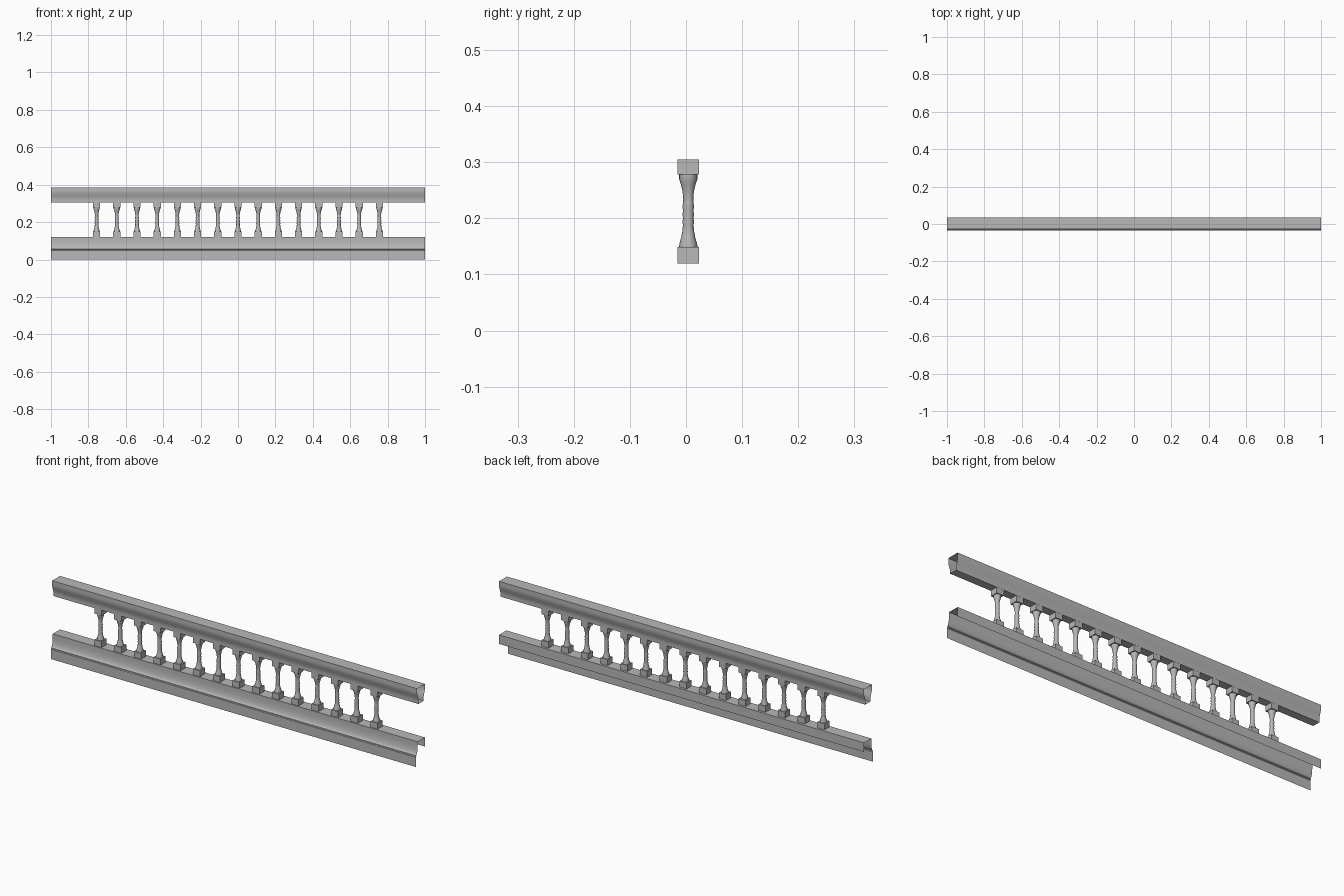
import bpy, bmesh, math

cube = bpy.data.objects.get("Cube")
if cube:
    bpy.data.objects.remove(cube)

grey = bpy.data.materials.new("stone_grey")
grey.use_nodes = True
colour = (0.48, 0.48, 0.48, 1)
grey.diffuse_color = colour
grey.node_tree.nodes["Principled BSDF"].inputs["Base Color"].default_value = colour

CENTRE_Y = 0.004


def finish(name, bm, angle=30):
    bmesh.ops.recalc_face_normals(bm, faces=bm.faces[:])
    mesh = bpy.data.meshes.new(name)
    bm.to_mesh(mesh)
    bm.free()
    mesh.materials.append(grey)
    obj = bpy.data.objects.new(name, mesh)
    bpy.context.collection.objects.link(obj)
    bpy.ops.object.select_all(action='DESELECT')
    obj.select_set(True)
    bpy.context.view_layer.objects.active = obj
    bpy.ops.object.shade_smooth_by_angle(angle=math.radians(angle))
    return obj


def extrude_rail(name, profile, closed):
    """Sweep a (y, z) section along x, leaving the ends open."""
    bm = bmesh.new()
    ends = [[bm.verts.new((x, y, z)) for y, z in profile] for x in (-1, 1)]
    count = len(profile)
    for i in range(count if closed else count - 1):
        j = (i + 1) % count
        bm.faces.new((ends[0][i], ends[0][j], ends[1][j], ends[1][i]))
    return finish(name, bm)


# Handrail: straight band above an inward S-curve on both sides
half = [(0.031, 0.385), (0.031, 0.367)]
for i in range(1, 9):
    t = i / 8
    half.append((0.0255 + 0.0055 * math.cos(math.pi * t), 0.367 - 0.05 * t))
half.append((0.020, 0.305))
section = [(CENTRE_Y + y, z) for y, z in half]
section += [(CENTRE_Y - y, z) for y, z in reversed(half)]
extrude_rail("handrail", section, True)

# Bottom rail: back lip, top, front cove, groove and tall front skirt
cove = []
for i in range(9):
    a = math.pi / 2 * i / 8
    cove.append((-0.035 + 0.013 * math.cos(a), 0.104 - 0.048 * math.sin(a)))
extrude_rail("bottom_rail",
             [(0.035, 0.075), (0.035, 0.12), (-0.022, 0.12)] + cove +
             [(-0.035, 0.053), (-0.031, 0.051), (-0.035, 0.048), (-0.035, 0)],
             False)

# Turned shaft outline as (radius, height)
SHAFT = [(0.0165, 0.149), (0.0155, 0.156), (0.0125, 0.166), (0.0105, 0.177),
         (0.0095, 0.188), (0.0105, 0.194), (0.009, 0.2), (0.0105, 0.207),
         (0.009, 0.214), (0.0105, 0.221), (0.009, 0.229), (0.009, 0.238),
         (0.0105, 0.25), (0.0135, 0.262), (0.0165, 0.271), (0.0165, 0.278)]
SIDES = 16


def add_block(bm, x, bottom, top):
    verts = bmesh.ops.create_cube(bm, size=1)["verts"]
    bmesh.ops.scale(bm, vec=(0.039, 0.039, top - bottom), verts=verts)
    bmesh.ops.translate(bm, vec=(x, CENTRE_Y, (bottom + top) / 2), verts=verts)


def add_shaft(bm, x):
    rings = []
    for r, z in SHAFT:
        angles = [2 * math.pi * k / SIDES for k in range(SIDES)]
        rings.append([bm.verts.new((x + r * math.cos(a), CENTRE_Y + r * math.sin(a), z))
                      for a in angles])
    for low, high in zip(rings, rings[1:]):
        for k in range(SIDES):
            n = (k + 1) % SIDES
            bm.faces.new((low[k], low[n], high[n], high[k]))


# Row of fifteen balusters
for i in range(15):
    x = (i - 7) * 0.108
    bm = bmesh.new()
    add_block(bm, x, 0.12, 0.149)
    add_block(bm, x, 0.278, 0.305)
    add_shaft(bm, x)
    finish(f"baluster_{i + 1}", bm, 45)
